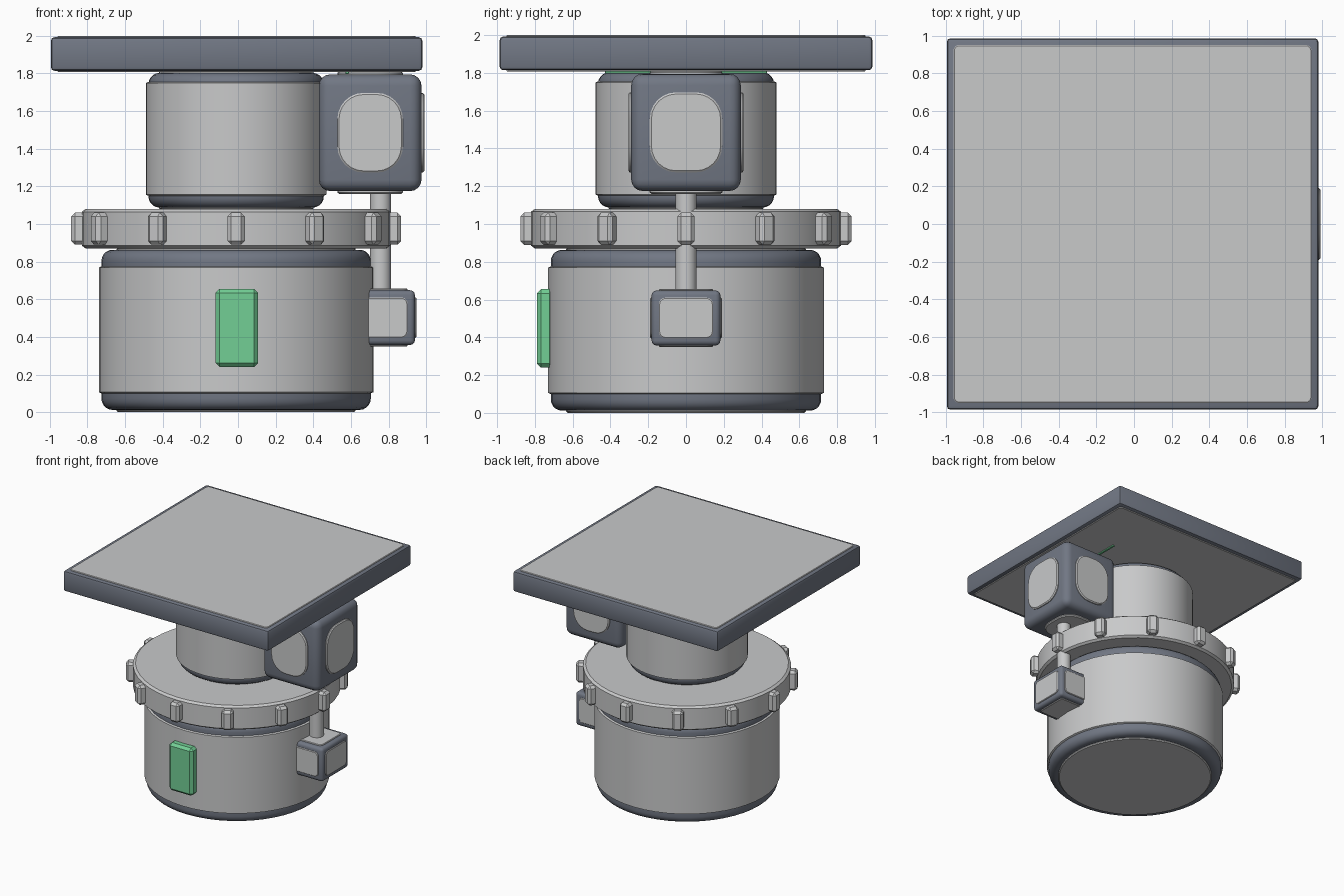
import bpy, bmesh, math
from mathutils import Matrix, Vector

if "Cube" in bpy.data.objects:
    bpy.data.objects.remove(bpy.data.objects["Cube"])

CX = -0.01  # axis of the round bodies


def material(name, rgb):
    m = bpy.data.materials.new(name)
    m.diffuse_color = (*rgb, 1)
    m.use_nodes = True
    m.node_tree.nodes["Principled BSDF"].inputs["Base Color"].default_value = m.diffuse_color
    return m


LIGHT = material("light grey", (0.58, 0.585, 0.59))
DARK = material("slate grey", (0.165, 0.185, 0.23))
GREEN = material("green", (0.17, 0.62, 0.30))


def finish(bm, name, mats, angle=35):
    bmesh.ops.recalc_face_normals(bm, faces=bm.faces)
    me = bpy.data.meshes.new(name)
    bm.to_mesh(me)
    bm.free()
    for m in mats:
        me.materials.append(m)
    ob = bpy.data.objects.new(name, me)
    bpy.context.collection.objects.link(ob)
    bpy.ops.object.select_all(action='DESELECT')
    ob.select_set(True)
    bpy.context.view_layer.objects.active = ob
    bpy.ops.object.shade_smooth_by_angle(angle=math.radians(angle))
    return ob


def lathe(name, profile, mats, x=CX, segs=48):
    """Spin (radius, z, material of the band below) around a vertical axis."""
    bm = bmesh.new()
    rings = []
    for r, z, _ in profile:
        rings.append([bm.verts.new((x + r * math.cos(a), r * math.sin(a), z))
                      for a in (2 * math.pi * i / segs for i in range(segs))])
    for k in range(1, len(rings)):
        lo, hi = rings[k - 1], rings[k]
        for i in range(segs):
            j = (i + 1) % segs
            bm.faces.new((lo[i], lo[j], hi[j], hi[i])).material_index = profile[k][2]
    bm.faces.new(rings[0][::-1])
    bm.faces.new(rings[-1])
    return finish(bm, name, mats)


def box(name, lo, hi, mat, bevel=0.02, segs=1, turn=0):
    lo, hi = Vector(lo), Vector(hi)
    bm = bmesh.new()
    bmesh.ops.create_cube(bm, size=1)
    bmesh.ops.scale(bm, vec=hi - lo, verts=bm.verts)
    bmesh.ops.translate(bm, vec=(lo + hi) / 2, verts=bm.verts)
    bmesh.ops.bevel(bm, geom=bm.edges[:], offset=bevel, segments=segs,
                    profile=0.5, affect='EDGES')
    if turn:
        bm.transform(Matrix.Translation((CX, 0, 0)) @ Matrix.Rotation(turn, 4, 'Z'))
    return finish(bm, name, [mat])


def panel(name, centre, axis, sign, half_u, half_v, corner, depth, mat):
    """Thin rounded plate with a chamfered rim, raised from a box face."""
    n = Vector((0, 0, 0))
    n[axis] = sign
    u = Vector((0, 1, 0)) if axis == 0 else Vector((1, 0, 0))
    v = Vector((0, 1, 0)) if axis == 2 else Vector((0, 0, 1))
    bm = bmesh.new()
    rings = []
    for inset, h in ((0, -0.004), (0, depth * 0.5), (depth * 0.6, depth)):
        ring = []
        for k, (su, sv) in enumerate(((1, 1), (-1, 1), (-1, -1), (1, -1))):
            for s in range(7):
                a = math.pi / 2 * (k + s / 6)
                r = corner - inset
                p = (u * (su * (half_u - corner) + r * math.cos(a))
                     + v * (sv * (half_v - corner) + r * math.sin(a)) + n * h)
                ring.append(bm.verts.new(Vector(centre) + p))
        rings.append(ring)
    for lo, hi in zip(rings, rings[1:]):
        for i in range(len(lo)):
            j = (i + 1) % len(lo)
            bm.faces.new((lo[i], lo[j], hi[j], hi[i]))
    bm.faces.new(rings[0])
    bm.faces.new(rings[-1])
    return finish(bm, name, [mat], 20)


def panelled_box(name, lo, hi, bevel, segs, inset, corner, depth, axes):
    """Dark rounded box with a light plate on each chosen face."""
    box(name, lo, hi, DARK, bevel, segs)
    mid = [(a + b) / 2 for a, b in zip(lo, hi)]
    half = [(b - a) / 2 - inset for a, b in zip(lo, hi)]
    for axis in axes:
        iu, iv = [i for i in range(3) if i != axis]
        for sign, edge in ((-1, lo), (1, hi)):
            c = list(mid)
            c[axis] = edge[axis]
            panel(f"{name}_panel", c, axis, sign, half[iu], half[iv], corner, depth, LIGHT)


def drum(name, r, z0, z1, band0, band1, edge):
    """Light drum with dark rounded rims and light end discs."""
    prof = [(r - edge - 0.008, z0, 0), (r - edge, z0 + 0.008, 0), (r - edge, z0 + 0.012, 0)]
    rb, rim0 = r - 0.014, z0 + 0.012
    for i in range(6):
        a = math.pi / 2 * i / 5
        prof.append((rb - 0.06 + 0.06 * math.sin(a), rim0 + 0.06 * (1 - math.cos(a)), 1))
    prof += [(rb, band0, 1), (r, band0 + 0.006, 0), (r, band1 - 0.006, 0), (rb, band1, 0)]
    rim1 = z1 - 0.012
    for i in range(5, -1, -1):
        a = math.pi / 2 * i / 5
        prof.append((rb - 0.06 + 0.06 * math.sin(a), rim1 - 0.06 * (1 - math.cos(a)), 1))
    prof += [(r - edge, rim1, 1), (r - edge, z1 - 0.008, 0), (r - edge - 0.008, z1, 0)]
    return lathe(name, prof, [LIGHT, DARK])


# Round bodies
drum("base_drum", 0.73, 0.0, 0.875, 0.10, 0.775, 0.095)
drum("upper_drum", 0.48, 1.075, 1.815, 1.15, 1.755, 0.07)

# Toothed ring
lathe("gear_disc", [(0.80, 0.87, 0), (0.82, 0.885, 0), (0.82, 1.065, 0), (0.80, 1.08, 0)], [LIGHT])
for i in range(12):
    box("gear_tooth", (0.79, -0.046, 0.89), (0.877, 0.046, 1.06), LIGHT, 0.02, 1,
        math.radians(30 * i) or 2 * math.pi)

# Top platform with light plates above and below
panelled_box("platform", (-0.995, -0.987, 1.814), (0.98, 0.987, 1.993), 0.02, 2, 0.036, 0.03, 0.007, (2,))

# Motor housing, drive shaft and small lower gearbox
panelled_box("motor_housing", (0.43, -0.29, 1.175), (0.975, 0.29, 1.795), 0.06, 4, 0.098, 0.14, 0.015, (0, 1, 2))
lathe("drive_shaft", [(0.056, 0.64, 0), (0.056, 1.18, 0)], [LIGHT], 0.758, 24)
panelled_box("small_gearbox", (0.575, -0.182, 0.357), (0.94, 0.182, 0.648), 0.025, 3, 0.038, 0.035, 0.008, (0, 1, 2))

# Green front button and underside strip
box("front_button", (-0.12, -0.79, 0.24), (0.107, -0.70, 0.655), GREEN, 0.022)
box("underside_strip", (0.57, -0.43, 1.797), (0.59, 0.43, 1.815), GREEN, 0.003)
